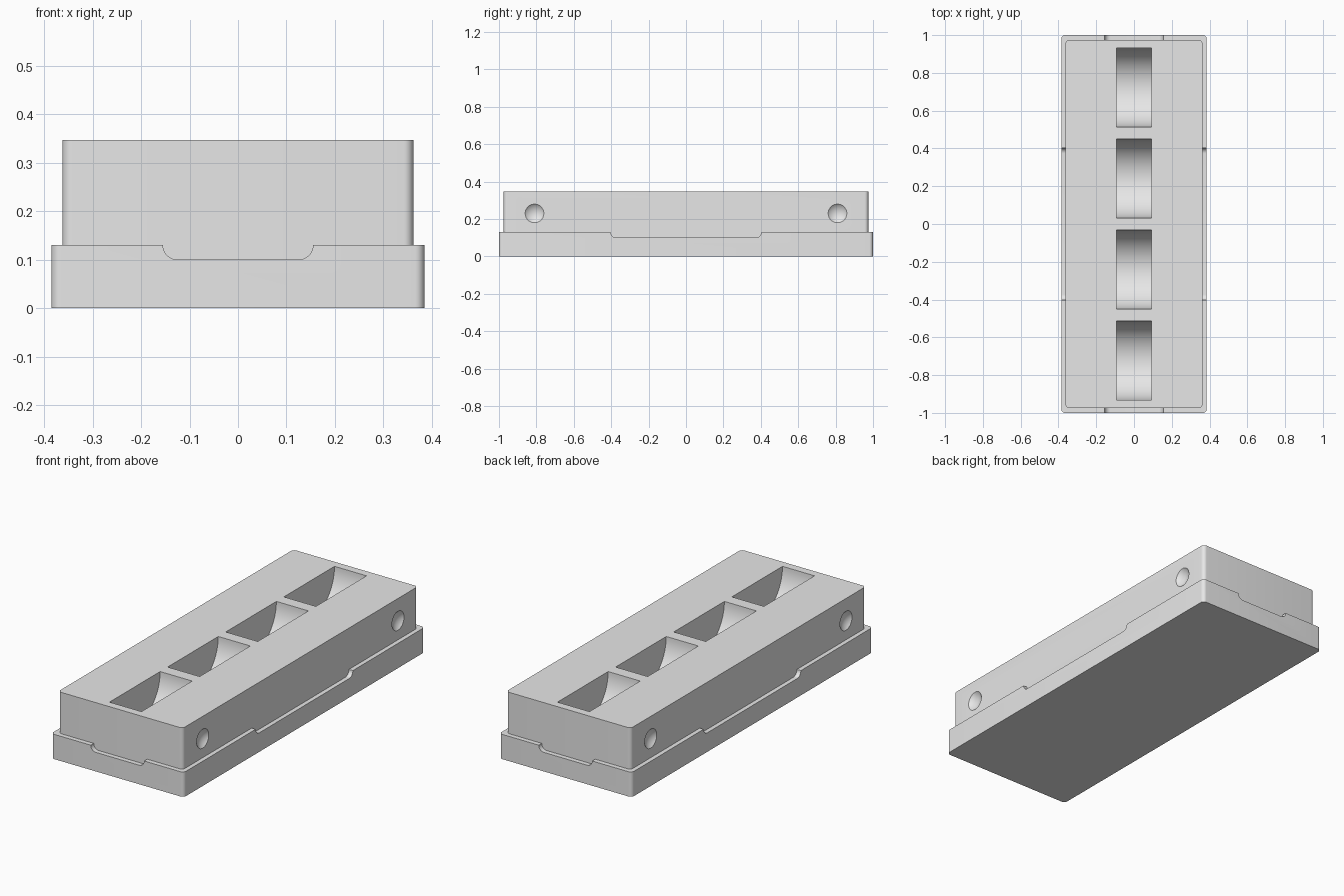
import bpy
import bmesh
import math
from mathutils import Vector

cube = bpy.data.objects.get("Cube")
if cube:
    bpy.data.objects.remove(cube, do_unlink=True)

# Overall sizes
BASE_X, BASE_Y, BASE_TOP = 0.385, 1.0, 0.13
BODY_X, BODY_Y, BODY_TOP = 0.362, 0.975, 0.347
NOTCH_FLOOR = 0.10

grey = bpy.data.materials.new("plain grey")
grey.use_nodes = True
grey.diffuse_color = (0.8, 0.8, 0.8, 1)
grey.node_tree.nodes["Principled BSDF"].inputs["Base Color"].default_value = (0.8, 0.8, 0.8, 1)


def arc(cx, cy, r, start, end, steps):
    """Points along an arc, angles in degrees."""
    angles = [math.radians(start + (end - start) * i / steps) for i in range(steps + 1)]
    return [(cx + r * math.cos(a), cy + r * math.sin(a)) for a in angles]


def make_object(name, bm):
    bmesh.ops.recalc_face_normals(bm, faces=bm.faces)
    mesh = bpy.data.meshes.new(name)
    bm.to_mesh(mesh)
    bm.free()
    mesh.materials.append(grey)
    obj = bpy.data.objects.new(name, mesh)
    bpy.context.collection.objects.link(obj)
    return obj


def prism(name, outline, axis, low, high):
    """Extrude a 2D outline along the given axis."""
    place = {"X": lambda p: (low, p[0], p[1]),
             "Y": lambda p: (p[0], low, p[1]),
             "Z": lambda p: (p[0], p[1], low)}[axis]
    bm = bmesh.new()
    face = bm.faces.new([bm.verts.new(place(p)) for p in outline])
    extruded = bmesh.ops.extrude_face_region(bm, geom=[face])
    step = Vector([(high - low) * (axis == a) for a in "XYZ"])
    bmesh.ops.translate(bm, vec=step,
                        verts=[g for g in extruded["geom"] if isinstance(g, bmesh.types.BMVert)])
    return make_object(name, bm)


def rounded_rect(hx, hy, r):
    corners = [(1, 1, 0), (-1, 1, 90), (-1, -1, 180), (1, -1, 270)]
    return [p for sx, sy, a in corners
            for p in arc(sx * (hx - r), sy * (hy - r), r, a, a + 90, 8)]


def activate(obj):
    bpy.ops.object.select_all(action="DESELECT")
    obj.select_set(True)
    bpy.context.view_layer.objects.active = obj


def cut(target, cutter):
    cutter.hide_render = True
    activate(target)
    mod = target.modifiers.new("cut", "BOOLEAN")
    mod.operation = "DIFFERENCE"
    mod.solver = "EXACT"
    mod.object = cutter
    bpy.ops.object.modifier_apply(modifier=mod.name)
    bpy.data.objects.remove(cutter, do_unlink=True)


# Base with a finger notch in the rim of each side
base = prism("base", rounded_rect(BASE_X, BASE_Y, 0.02), "Z", 0, BASE_TOP)
r = BASE_TOP - NOTCH_FLOOR
for axis, half, reach in (("Y", 0.155, 1.1), ("X", 0.403, 0.5)):
    outline = (arc(-half + r, BASE_TOP, r, 180, 270, 10)
               + arc(half - r, BASE_TOP, r, 270, 360, 10)
               + [(half, 0.2), (-half, 0.2)])
    cut(base, prism("notch_cutter", outline, axis, -reach, reach))

# Upper body seated in the base
body = prism("upper_body", rounded_rect(BODY_X, BODY_Y, 0.02), "Z", 0.05, BODY_TOP)

# Four half-round pockets along the top
for i in range(4):
    y = (i - 1.5) * 0.482
    outline = arc(y, BODY_TOP, 0.21, 180, 360, 48) + [(y + 0.21, 0.45), (y - 0.21, 0.45)]
    cut(body, prism("pocket_cutter", outline, "X", -0.093, 0.093))

# Shallow round dimples near the ends of both long sides
radius, depth = 0.05, 0.02
ball = (radius ** 2 + depth ** 2) / (2 * depth)
for sx in (-1, 1):
    for sy in (-1, 1):
        bm = bmesh.new()
        bmesh.ops.create_uvsphere(bm, u_segments=48, v_segments=32, radius=ball)
        dimple = make_object("dimple_cutter", bm)
        # Turn the pole of the sphere towards the side face
        dimple.rotation_euler = (0, math.pi / 2, 0)
        dimple.location = (sx * (BODY_X + ball - depth), sy * 0.81, 0.23)
        bpy.context.view_layer.update()
        cut(body, dimple)

for part in (base, body):
    activate(part)
    bpy.ops.object.shade_smooth_by_angle(angle=math.radians(30))
